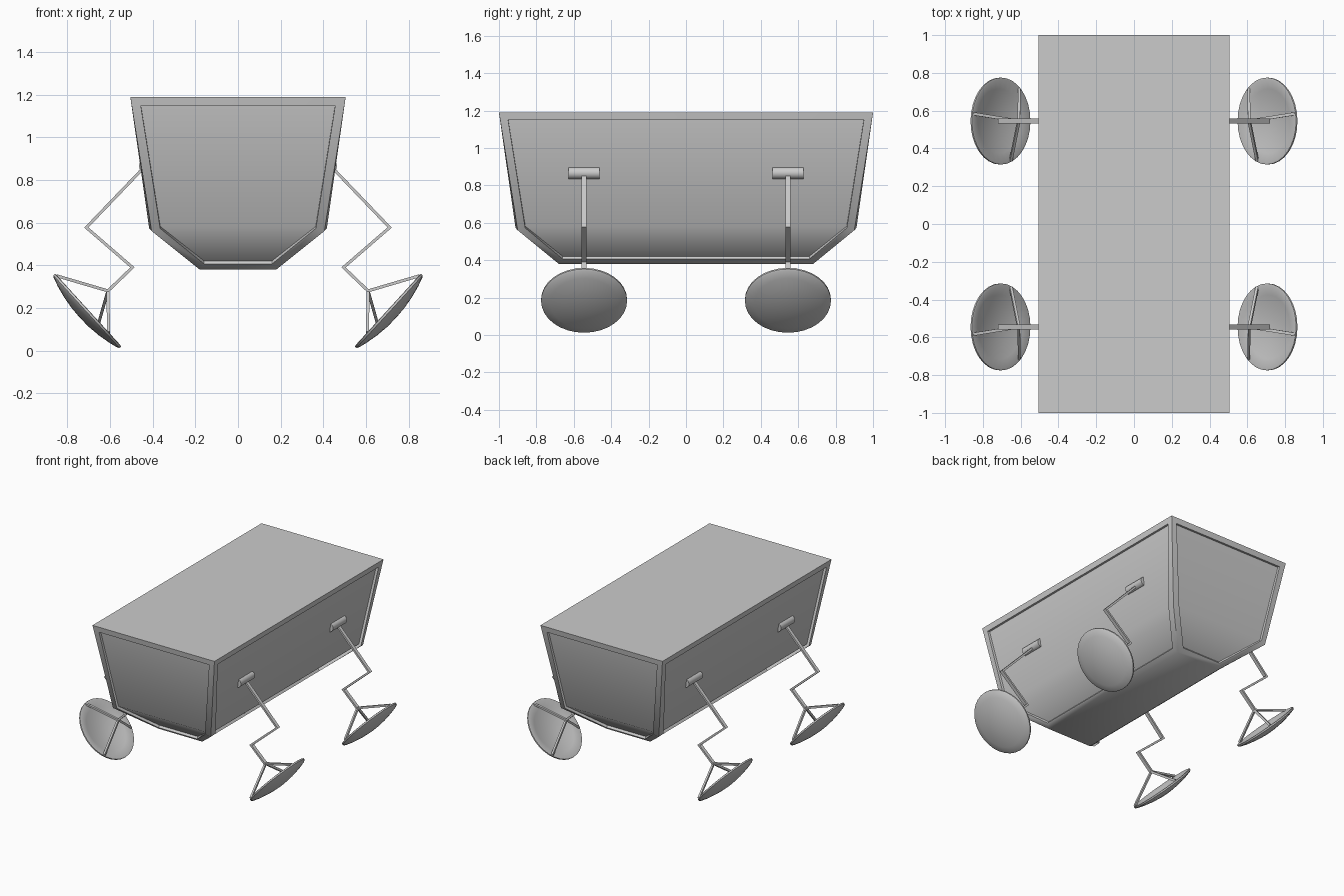
import bpy, bmesh, math
from mathutils import Vector, Matrix

if "Cube" in bpy.data.objects:
    bpy.data.objects.remove(bpy.data.objects["Cube"])

LEG_Y = 0.545


def finish(name, bm, mirror=False, smooth=None):
    bmesh.ops.recalc_face_normals(bm, faces=bm.faces[:])
    me = bpy.data.meshes.new(name)
    bm.to_mesh(me)
    bm.free()
    ob = bpy.data.objects.new(name, me)
    bpy.context.collection.objects.link(ob)
    if smooth:
        bpy.ops.object.select_all(action='DESELECT')
        ob.select_set(True)
        bpy.context.view_layer.objects.active = ob
        bpy.ops.object.shade_smooth_by_angle(angle=math.radians(smooth))
    if mirror:
        m = ob.modifiers.new("Mirror", 'MIRROR')
        m.use_axis = (True, True, False)
        m.use_mirror_merge = False
    return ob


def bar(bm, p, q, thick, width):
    """Rectangular rod from p to q; width lies closest to the y axis."""
    p, q = Vector(p), Vector(q)
    d = (q - p).normalized()
    up = Vector((0, 1, 0))
    side = d.cross(up).normalized()
    up = side.cross(d).normalized()
    rings = []
    for c in (p, q):
        rings.append([bm.verts.new(c + side * (a * thick / 2) + up * (b * width / 2))
                      for a, b in ((-1, -1), (1, -1), (1, 1), (-1, 1))])
    for i in range(4):
        j = (i + 1) % 4
        bm.faces.new((rings[0][i], rings[0][j], rings[1][j], rings[1][i]))
    bm.faces.new(rings[0])
    bm.faces.new(rings[1])


# hull: stacked rectangles with a recessed panel on each of the four sides
bm = bmesh.new()
rings = []
for hx, hy, z in ((0.18, 0.68, 0.38), (0.405, 0.90, 0.56), (0.505, 1.0, 1.19)):
    rings.append([bm.verts.new((sx * hx, sy * hy, z))
                  for sx, sy in ((-1, -1), (1, -1), (1, 1), (-1, 1))])
sides = []
for i in range(4):
    j = (i + 1) % 4
    sides.append([bm.faces.new((a[i], a[j], b[j], b[i]))
                  for a, b in zip(rings, rings[1:])])
bm.faces.new(rings[0][::-1])
bm.faces.new(rings[2])
bm.normal_update()
for panel in sides:
    bmesh.ops.inset_region(bm, faces=panel, thickness=0.042, use_even_offset=True)
    bmesh.ops.inset_region(bm, faces=panel, thickness=0.0005, depth=-0.018,
                           use_even_offset=True)
finish("hull", bm, smooth=48)

# hip hinges
bm = bmesh.new()
bmesh.ops.create_cone(bm, cap_ends=True, segments=24, radius1=0.032, radius2=0.032, depth=0.165,
                      matrix=Matrix.Translation((0.432, LEG_Y, 0.866)) @ Matrix.Rotation(math.pi / 2, 4, 'X'))
finish("hip_hinge", bm, mirror=True, smooth=30)

# zigzag legs: mitred ribbon extruded along y
path = [Vector(p) for p in ((0.43, 0.87), (0.711, 0.577), (0.495, 0.39), (0.615, 0.275))]
half, hw = 0.007, 0.013
bm = bmesh.new()
rows = []
for i, p in enumerate(path):
    d0 = (p - path[i - 1]).normalized() if i else (path[1] - p).normalized()
    d1 = (path[i + 1] - p).normalized() if i < len(path) - 1 else d0
    n0, n1 = Vector((-d0.y, d0.x)), Vector((-d1.y, d1.x))
    m = (n0 + n1).normalized()
    off = m * (half / m.dot(n0))
    rows.append([bm.verts.new((p.x + a * off.x, LEG_Y + b * hw, p.y + a * off.y))
                 for a, b in ((-1, -1), (1, -1), (1, 1), (-1, 1))])
for r0, r1 in zip(rows, rows[1:]):
    for i in range(4):
        j = (i + 1) % 4
        bm.faces.new((r0[i], r0[j], r1[j], r1[i]))
bm.faces.new(rows[0])
bm.faces.new(rows[-1])
finish("leg", bm, mirror=True)

# foot frame: u runs up and outward along the dish, n is its inward axis
centre = Vector((0.712, LEG_Y, 0.181))
u = Vector((0.674, 0, 0.739))
v = Vector((0, 1, 0))
n = Vector((-0.739, 0, 0.674))

# dish feet: lathed shallow bowl
profile = [(0, -0.04), (0.06, -0.038), (0.12, -0.030), (0.18, -0.017), (0.222, -0.004),
           (0.23, 0.002), (0.23, 0.012), (0.221, 0.014),
           (0.17, 0.001), (0.11, -0.011), (0.05, -0.018), (0, -0.020)]
bm = bmesh.new()
seg = 32
rows = []
for r, h in profile:
    if r == 0:
        rows.append([bm.verts.new(centre + n * h)] * seg)
    else:
        rows.append([bm.verts.new(centre + n * h + (u * math.cos(t) + v * math.sin(t)) * r)
                     for t in (2 * math.pi * k / seg for k in range(seg))])
for a, b in zip(rows, rows[1:]):
    for k in range(seg):
        l = (k + 1) % seg
        bm.faces.new(list(dict.fromkeys((a[k], a[l], b[l], b[k]))))
finish("foot_dish", bm, mirror=True, smooth=35)

# three struts from the ankle to the dish rim
ankle = Vector((0.61, LEG_Y, 0.28))
bm = bmesh.new()
for deg in (10, 130, 250):
    t = math.radians(deg)
    tip = centre + n * 0.012 + (u * math.cos(t) + v * math.sin(t)) * 0.222
    bar(bm, ankle, tip, 0.014, 0.016)
finish("foot_strut", bm, mirror=True)
